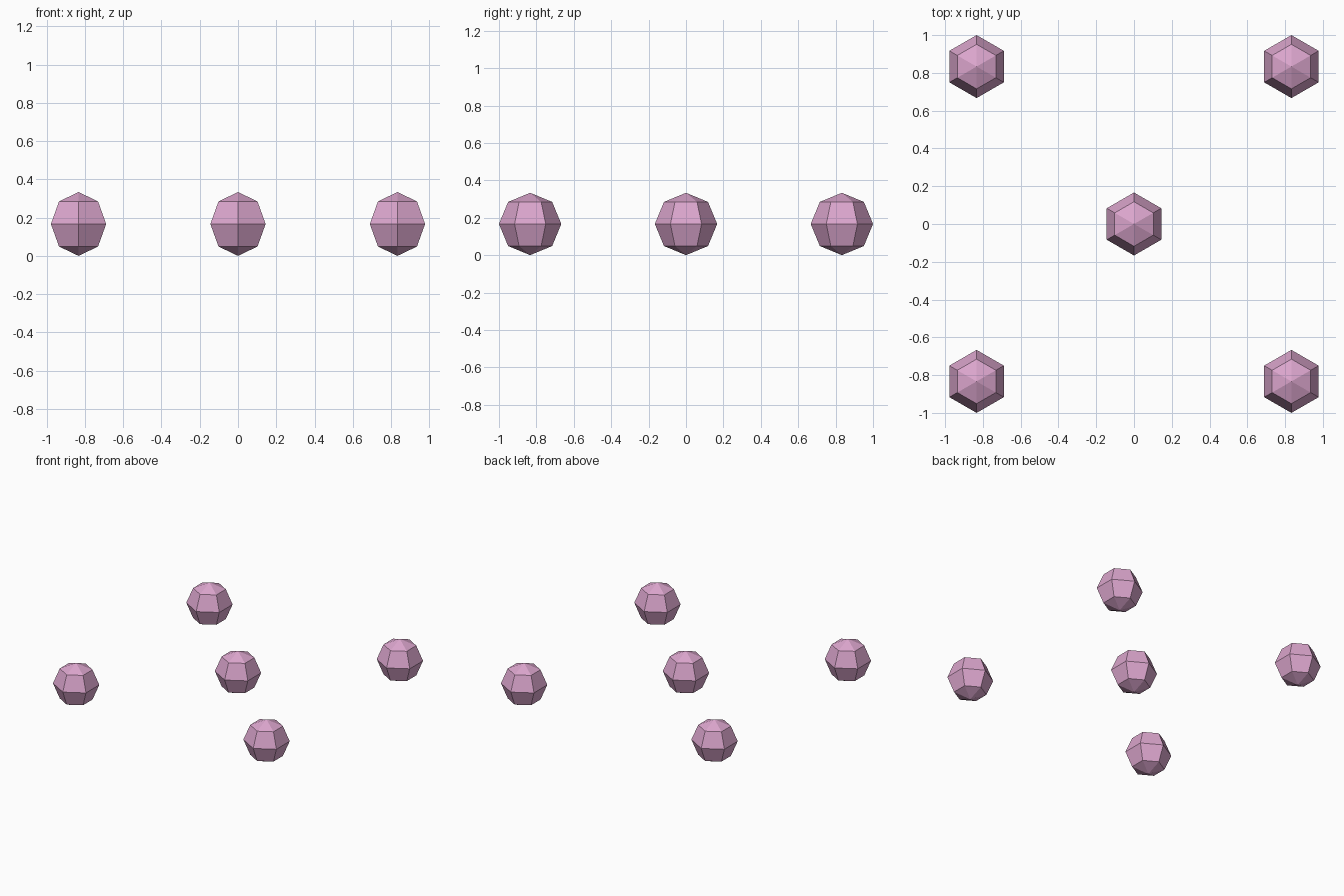
import bpy, bmesh
from math import sin, cos, pi

if "Cube" in bpy.data.objects:
    bpy.data.objects.remove(bpy.data.objects["Cube"])

RADIUS = 1 / 6
SPREAD = 1 - RADIUS

pink = bpy.data.materials.new("soft_pink")
pink.use_nodes = True
colour = (0.71, 0.38, 0.61, 1)
pink.diffuse_color = colour
pink.node_tree.nodes["Principled BSDF"].inputs["Base Color"].default_value = colour


def faceted_ball_mesh():
    """Six-sided, four-ring ball: a half-circle profile spun about z."""
    bm = bmesh.new()
    arc = [bm.verts.new((0, RADIUS * sin(i * pi / 4), RADIUS * cos(i * pi / 4)))
           for i in range(5)]
    edges = [bm.edges.new(pair) for pair in zip(arc, arc[1:])]
    bmesh.ops.spin(bm, geom=arc + edges, cent=(0, 0, 0), axis=(0, 0, 1),
                   angle=2 * pi, steps=6)
    bmesh.ops.remove_doubles(bm, verts=bm.verts[:], dist=0.001)
    bmesh.ops.recalc_face_normals(bm, faces=bm.faces[:])
    mesh = bpy.data.meshes.new("faceted_ball")
    bm.to_mesh(mesh)
    bm.free()
    mesh.materials.append(pink)
    return mesh


# One ball in the middle and one at each corner of a square
ball_mesh = faceted_ball_mesh()
places = {
    "centre_ball": (0, 0),
    "front_left_ball": (1, -1),
    "front_right_ball": (-1, -1),
    "back_left_ball": (1, 1),
    "back_right_ball": (-1, 1),
}
for name, (x, y) in places.items():
    ball = bpy.data.objects.new(name, ball_mesh)
    ball.location = (x * SPREAD, y * SPREAD, RADIUS)
    bpy.context.collection.objects.link(ball)
